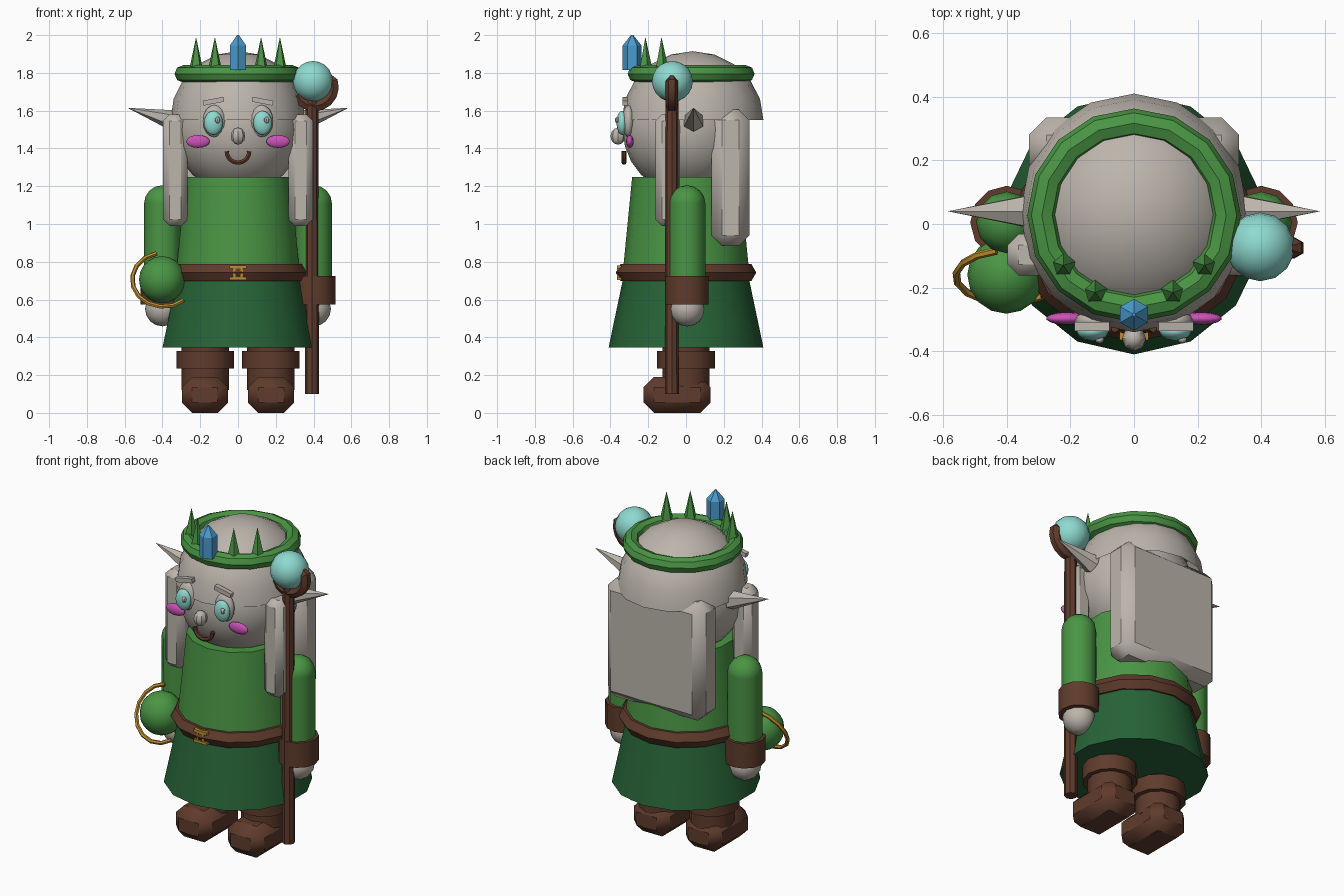
import bpy, bmesh, math
from mathutils import Vector

if "Cube" in bpy.data.objects:
    bpy.data.objects.remove(bpy.data.objects["Cube"])

def mat(name, *rgb):
    m = bpy.data.materials.new(name)
    m.diffuse_color = (*rgb, 1)
    m.use_nodes = True
    m.node_tree.nodes["Principled BSDF"].inputs["Base Color"].default_value = m.diffuse_color
    return m

GREY = mat("warm grey", .50, .46, .41)
GREEN = mat("leaf green", .068, .30, .058)
DARK = mat("dark green", .020, .125, .038)
BROWN = mat("brown", .115, .044, .025)
TEAL = mat("pale teal", .27, .70, .63)
BLUE = mat("crystal blue", .07, .33, .61)
PINK = mat("pink", .60, .085, .47)
GOLD = mat("gold", .52, .27, .028)

def finish(ob, name, m, scale=(1, 1, 1), rot=(0, 0, 0)):
    ob.name = name
    ob.scale = scale
    ob.rotation_euler = rot
    ob.data.materials.append(m)
    return ob

def ball(name, m, loc, size, seg=16, rings=10):
    bpy.ops.mesh.primitive_uv_sphere_add(segments=seg, ring_count=rings, radius=1, location=loc)
    return finish(bpy.context.object, name, m, size)

def cone(name, m, a, b, r1, r2, sides):
    """Tapered cylinder from point a to point b."""
    a, b = Vector(a), Vector(b)
    bpy.ops.mesh.primitive_cone_add(vertices=sides, radius1=r1, radius2=r2,
                                    depth=(b - a).length, location=(a + b) / 2)
    ob = finish(bpy.context.object, name, m)
    d = b - a
    if abs(d.x) + abs(d.y) > 1e-6:
        ob.rotation_euler = d.to_track_quat('Z', 'Y').to_euler()
    return ob

def box(name, m, loc, size, bevel=0, rot=(0, 0, 0)):
    bpy.ops.mesh.primitive_cube_add(size=1, location=loc)
    ob = finish(bpy.context.object, name, m, size, rot)
    bpy.ops.object.transform_apply(location=False, rotation=False, scale=True)
    if bevel:
        mod = ob.modifiers.new("bevel", 'BEVEL')
        mod.width, mod.segments = bevel, 1
    return ob

def ring(name, m, loc, major, minor, n, k):
    bpy.ops.mesh.primitive_torus_add(major_radius=major, minor_radius=minor, location=loc,
                                     major_segments=n, minor_segments=k)
    ob = finish(bpy.context.object, name, m)
    ob.rotation_euler.z = math.pi / 2   # a corner faces the front
    return ob

def arc(name, m, centre, radius, start, end, tube, n, tilt=0, taper=1):
    """Round tube along an arc in the xz plane, tilted about x."""
    cu = bpy.data.curves.new(name, 'CURVE')
    cu.dimensions = '3D'
    cu.bevel_depth, cu.bevel_resolution, cu.use_fill_caps = tube, 1, True
    sp = cu.splines.new('POLY')
    sp.points.add(n)
    for i, p in enumerate(sp.points):
        t = math.radians(start + (end - start) * i / n)
        s = radius * math.sin(t)
        p.co = (centre[0] + radius * math.cos(t), centre[1] + s * math.sin(tilt),
                centre[2] + s * math.cos(tilt), 1)
        p.radius = taper if i == n else 1
    ob = bpy.data.objects.new(name, cu)
    bpy.context.collection.objects.link(ob)
    bpy.ops.object.select_all(action='DESELECT')
    ob.select_set(True)
    bpy.context.view_layer.objects.active = ob
    bpy.ops.object.convert(target='MESH')
    return finish(bpy.context.object, name, m)

# clothing
for ob in (cone("skirt", DARK, (0, 0, .345), (0, 0, .75), .41, .325, 14),
           cone("tunic", GREEN, (0, 0, .74), (0, 0, 1.25), .335, .285, 14)):
    ob.rotation_euler.z = 0
ring("belt", BROWN, (0, 0, .743), .32, .052, 14, 6)
for z in (.712, .772):
    box("buckle_bar", GOLD, (0, -.35, z), (.09, .03, .016))
for x in (-.02, .02):
    box("buckle_prong", GOLD, (x, -.35, .742), (.012, .028, .07))

# head, nose, mouth
ball("head", GREY, (0, 0, 1.5), (.34, .335, .34), 20, 12)
ball("nose", GREY, (0, -.36, 1.465), (.038, .04, .045), 8, 6)
arc("mouth", BROWN, (0, -.328, 1.385), .06, 180, 360, .013, 10)

# hair cap: upper half of a stretched sphere
cap = ball("hair_cap", GREY, (0, .035, 1.55), (.358, .375, .365), 16, 10)
bm = bmesh.new()
bm.from_mesh(cap.data)
bmesh.ops.delete(bm, geom=[v for v in bm.verts if v.co.z < -.01], context='VERTS')
bm.to_mesh(cap.data)
bm.free()
box("back_hair", GREY, (0, .235, 1.245), (.66, .2, .72), .055)

# paired parts
for s in (-1, 1):
    ball("eye_white", GREY, (s * .125, -.305, 1.545), (.062, .035, .085), 12, 8)
    ball("iris", TEAL, (s * .13, -.338, 1.535), (.05, .03, .064), 12, 8)
    ball("eye_glint", GREY, (s * .13 + .022, -.364, 1.55), (.015, .012, .017), 8, 6)
    ball("cheek", PINK, (s * .212, -.297, 1.437), (.064, .02, .034), 14, 8)
    box("brow", GREY, (s * .13, -.322, 1.65), (.112, .028, .026), 0,
        (0, s * math.radians(11), 0))
    cone("ear", GREY, (s * .33, .04, 1.545), (s * .585, .04, 1.615), .058, 0, 6)
    box("side_lock", GREY, (s * .332, -.097, 1.285), (.13, .13, .59), .034)
    # arm
    cone("sleeve", GREEN, (s * .4, .005, .66), (s * .4, .005, 1.11), .097, .097, 12)
    ball("shoulder", GREEN, (s * .4, .005, 1.11), (.097, .097, .095), 12, 8)
    cone("cuff", BROWN, (s * .4, .005, .575), (s * .4, .005, .725), .115, .115, 12)
    ball("hand", GREY, (s * .4, .005, .55), (.092, .092, .092), 12, 8)
    # boot
    cone("boot_shaft", BROWN, (s * .173, 0, .12), (s * .173, 0, .37), .125, .125, 12)
    cone("boot_cuff", BROWN, (s * .173, 0, .235), (s * .173, 0, .328), .153, .153, 12)
    box("boot_foot", BROWN, (s * .175, -.047, .095), (.245, .355, .19), .055)
    # crown spikes
    for x, y in ((.222, -.13), (.122, -.215)):
        cone("crown_spike", GREEN, (s * x, y, 1.80), (s * x, y, 1.99), .042, 0, 5)

# crown
ring("crown_band", GREEN, (0, .027, 1.795), .29, .046, 16, 8)
cone("crown_crystal", BLUE, (0, -.285, 1.815), (0, -.285, 1.945), .05, .05, 6)
cone("crown_crystal_tip", BLUE, (0, -.285, 1.945), (0, -.285, 2.0), .05, .006, 6)

# staff
cone("staff", BROWN, (.392, -.075, .1), (.392, -.075, 1.66), .037, .034, 8)
arc("staff_curl", BROWN, (.405, -.075, 1.725), .1, 205, 400, .033, 9, 0, .3)
ball("staff_orb", TEAL, (.397, -.072, 1.755), (.108, .108, .108), 14, 10)

# pouch with ring
ball("pouch", GREEN, (-.402, -.16, .705), (.122, .122, .125), 16, 10)
arc("pouch_ring", GOLD, (-.395, -.165, .705), .165, 103, 310, .012, 9, math.radians(30))

# smooth rounded surfaces, keep hard edges
bpy.ops.object.select_all(action='SELECT')
bpy.ops.object.shade_smooth_by_angle(angle=math.radians(32))
